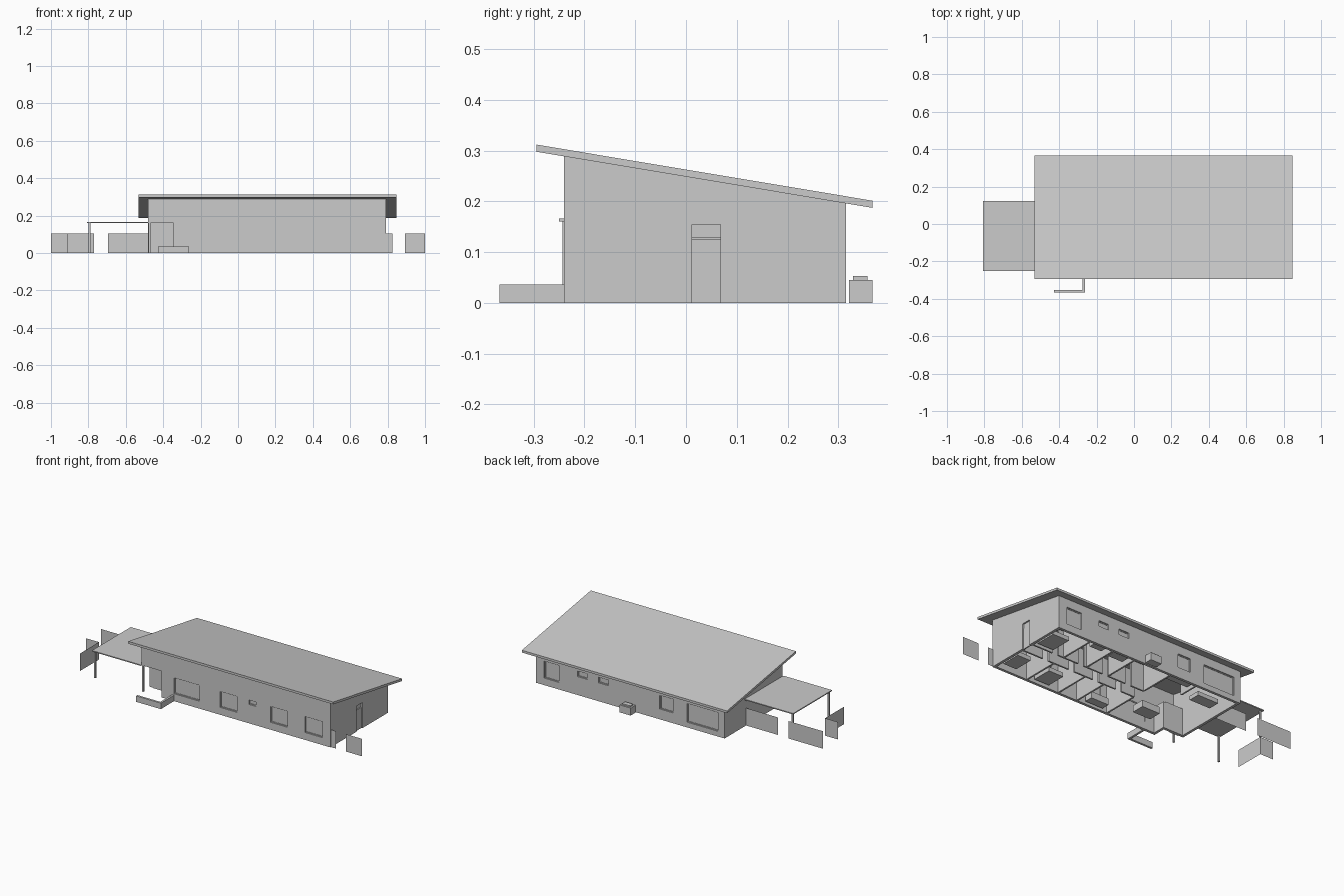
import bpy, bmesh

if "Cube" in bpy.data.objects:
    bpy.data.objects.remove(bpy.data.objects["Cube"])

def finish(bm, name):
    bmesh.ops.recalc_face_normals(bm, faces=bm.faces)
    me = bpy.data.meshes.new(name)
    bm.to_mesh(me)
    bm.free()
    ob = bpy.data.objects.new(name, me)
    bpy.context.collection.objects.link(ob)
    return ob

def add_box(bm, x0, x1, y0, y1, z0, z1):
    vs = bmesh.ops.create_cube(bm, size=1)["verts"]
    for v in vs:
        v.co = (x1 if v.co.x > 0 else x0, y1 if v.co.y > 0 else y0, z1 if v.co.z > 0 else z0)

def boxes(name, *items):
    bm = bmesh.new()
    for b in items:
        add_box(bm, *b)
    return finish(bm, name)

def prism(name, x0, x1, yz):
    """Profile in y-z extruded along x."""
    bm = bmesh.new()
    f = bm.faces.new([bm.verts.new((x0, y, z)) for y, z in yz])
    ext = bmesh.ops.extrude_face_region(bm, geom=[f])["geom"]
    bmesh.ops.translate(bm, vec=(x1 - x0, 0, 0), verts=[v for v in ext if isinstance(v, bmesh.types.BMVert)])
    return finish(bm, name)

def cut(target, cutters):
    for c in cutters:
        m = target.modifiers.new("cut", "BOOLEAN")
        m.operation, m.solver, m.object = "DIFFERENCE", "EXACT", c
    bpy.context.view_layer.update()
    dg = bpy.context.evaluated_depsgraph_get()
    me = bpy.data.meshes.new_from_object(target.evaluated_get(dg))
    target.modifiers.clear()
    target.data = me
    for c in cutters:
        bpy.data.objects.remove(c)

def under(y):
    """Underside height of the sloped roof."""
    return 0.298 - 0.167 * (y + 0.295)

XL, XR, YF, YB, T = -0.48, 0.79, -0.24, 0.315, 0.016

# Sloped roof slab
prism("roof", -0.533, 0.847, [(-0.295, under(-0.295)), (0.367, under(0.367)),
                              (0.367, under(0.367) + 0.014), (-0.295, under(-0.295) + 0.014)])

# Outer wall shell with openings
walls = prism("outer_walls", XL, XR, [(YF, 0), (YB, 0), (YB, under(YB)), (YF, under(YF))])
cavity = prism("cavity", XL + T, XR - T, [(YF + T, -1), (YB - T, -1), (YB - T, 1), (YF + T, 1)])

front = [(-0.264, -0.09, 0.045, 0.142), (0.047, 0.16, 0.045, 0.142), (0.243, 0.29, 0.115, 0.142),
         (0.385, 0.50, 0.045, 0.142), (0.62, 0.735, 0.045, 0.142)]
back = [(0.632, 0.733, 0.043, 0.146), (0.443, 0.51, 0.112, 0.146), (0.30, 0.368, 0.112, 0.146),
        (-0.132, -0.044, 0.063, 0.146), (-0.436, -0.226, 0.032, 0.146)]
holes = [(a, b, YF - 0.05, YF + 0.05, c, d) for a, b, c, d in front]
holes += [(a, b, YB - 0.05, YB + 0.05, c, d) for a, b, c, d in back]
holes += [(XR - 0.05, XR + 0.05, 0.012, 0.068, -0.1, 0.155),
          (XL - 0.05, -0.345, YF - 0.05, -0.163, -0.1, 0.16)]
cut(walls, [cavity, boxes("openings", *holes)])

# Windows: recessed pane with a thin frame
def window(name, a, b, c, d, y, s):
    f = 0.004
    def bar(x0, x1, z0, z1, near, far):
        ys = sorted((y + s * near, y + s * far))
        return (x0, x1, ys[0], ys[1], z0, z1)
    boxes(name, bar(a, b, c, d, 0.009, 0.012),
          bar(a, a + f, c, d, 0.006, 0.014), bar(b - f, b, c, d, 0.006, 0.014),
          bar(a, b, c, c + f, 0.006, 0.014), bar(a, b, d - f, d, 0.006, 0.014))

for i, w in enumerate(front):
    window(f"front_window_{i + 1}", *w, YF, 1)
for i, w in enumerate(back):
    window(f"back_window_{i + 1}", *w, YB, -1)

# Side door with transom
boxes("side_door", (XR - 0.012, XR - 0.006, 0.012, 0.068, 0, 0.126))
boxes("side_door_transom", (XR - 0.012, XR - 0.009, 0.012, 0.068, 0.128, 0.155))

# Recessed entrance at the front left corner
boxes("entrance_recess", (XL, -0.329, -0.163, -0.147, 0, 0.16), (-0.345, -0.329, YF + T, -0.163, 0, 0.16),
      (XL + T, -0.345, YF + T, -0.147, 0.16, 0.165))
boxes("entrance_door", (-0.45, -0.385, -0.167, -0.163, 0, 0.135))

# Carport roof and posts
boxes("carport_roof", (-0.807, XL, -0.25, 0.123, 0.16, 0.166))
for i, (x, y) in enumerate([(-0.793, -0.238), (-0.793, 0.108), (-0.474, -0.234)]):
    boxes(f"carport_post_{i + 1}", (x - 0.005, x + 0.005, y - 0.005, y + 0.005, 0, 0.16))

# Paper-thin fence panels
def fence(name, p, q):
    bm = bmesh.new()
    bm.faces.new([bm.verts.new(v) for v in ((*p, 0), (*q, 0), (*q, 0.106), (*p, 0.106))])
    finish(bm, name)

for i, (p, q) in enumerate([((-0.695, 0.108), (XL, 0.108)), ((-1, 0.113), (-0.77, 0.113)),
                            ((-0.912, -0.215), (-0.912, -0.033)), ((-1, -0.033), (-0.912, -0.033)),
                            ((XR, -0.235), (0.825, -0.235)), ((0.892, -0.235), (1, -0.235))]):
    fence(f"fence_{i + 1}", p, q)

# Low L-shaped garden wall in front
boxes("garden_wall", (-0.428, -0.262, -0.367, -0.354, 0, 0.036), (-0.275, -0.262, -0.354, YF, 0, 0.036))

# Outdoor unit behind the house
boxes("outdoor_unit", (0.115, 0.19, 0.321, 0.367, 0, 0.045), (0.125, 0.18, 0.329, 0.358, 0.045, 0.053))

# Interior partitions: corridor walls with door gaps, then room dividers
H, t = 0.16, 0.005
yi0, yi1 = YF + T, YB - T
parts = []
for y in (0.0, 0.08):
    for a, b in [(0.0, 0.09), (0.13, 0.25), (0.29, 0.42), (0.46, 0.60), (0.64, XR - T)]:
        parts.append((a, b, y - t, y + t, 0, H))
for x in (0.0, 0.21, 0.34, 0.56):
    parts.append((x - t, x + t, yi0, -t, 0, H))
for x in (0.0, 0.25, 0.40, 0.56):
    parts.append((x - t, x + t, 0.08 + t, yi1, 0, H))
parts.append((-0.18 - t, -0.18 + t, 0.18, yi1, 0, H))
boxes("interior_walls", *parts)

# Simple block furniture
for name, x, y, w, d, h in [("bed_1", 0.70, 0.16, 0.11, 0.13, 0.035), ("bed_2", 0.71, -0.13, 0.09, 0.12, 0.035),
                            ("bed_3", 0.47, -0.15, 0.10, 0.12, 0.035), ("bathtub", 0.33, 0.26, 0.10, 0.05, 0.035),
                            ("basin_cabinet", 0.48, 0.27, 0.08, 0.04, 0.05), ("desk", 0.10, -0.19, 0.12, 0.05, 0.05),
                            ("kitchen_counter", -0.08, 0.27, 0.16, 0.04, 0.055), ("sofa", -0.33, 0.19, 0.14, 0.07, 0.035),
                            ("dining_table", -0.17, -0.10, 0.12, 0.08, 0.05)]:
    boxes(name, (x - w / 2, x + w / 2, y - d / 2, y + d / 2, 0.01, h))
